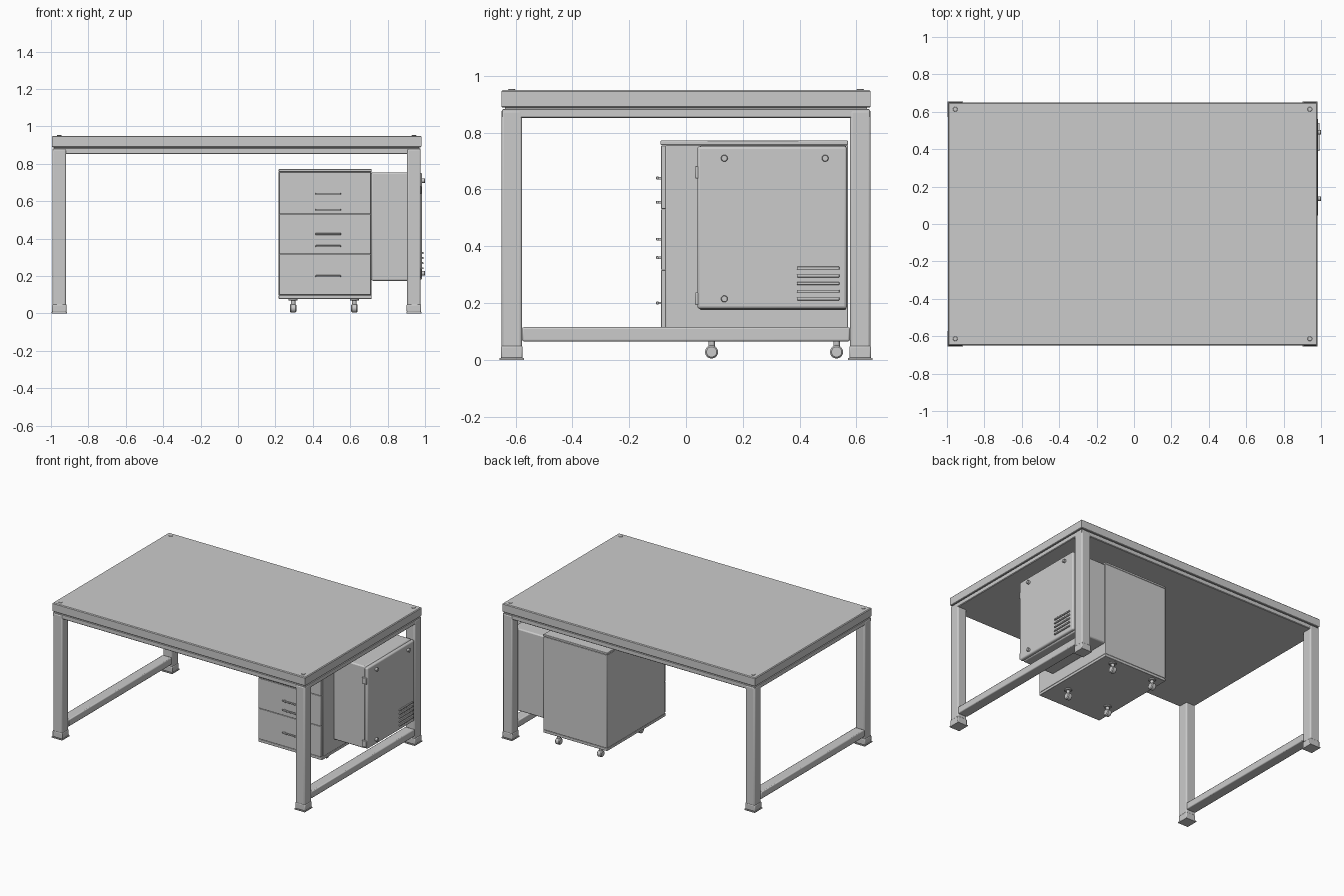
import bpy, bmesh, math
from mathutils import Matrix

if "Cube" in bpy.data.objects:
    bpy.data.objects.remove(bpy.data.objects["Cube"])


def finish(ob, bevel=0.0, segments=2):
    """Round the edges and shade smooth with sharp corners kept."""
    if bevel:
        m = ob.modifiers.new("bevel", 'BEVEL')
        m.width, m.segments = bevel, segments
        m.limit_method = 'ANGLE'
    bpy.ops.object.select_all(action='DESELECT')
    ob.select_set(True)
    bpy.context.view_layer.objects.active = ob
    bpy.ops.object.shade_smooth_by_angle(angle=math.radians(35))
    return ob


def box(name, x, y, z, bevel=0.004, segments=2):
    """Box from (min, max) ranges on each axis."""
    bpy.ops.mesh.primitive_cube_add(size=1)
    ob = bpy.context.object
    ob.name = name
    spans = [x, y, z]
    ob.data.transform(Matrix.Diagonal((*[b - a for a, b in spans], 1)))
    ob.location = [(a + b) / 2 for a, b in spans]
    return finish(ob, bevel, segments)


def stack(name, x, y, profile):
    """Solid block whose outline is inset per (inset, z) level, bottom to top."""
    bm = bmesh.new()
    rings = []
    for d, z in profile:
        rings.append([bm.verts.new(c) for c in (
            (x[0] + d, y[0] + d, z), (x[1] - d, y[0] + d, z),
            (x[1] - d, y[1] - d, z), (x[0] + d, y[1] - d, z))])
    for a, b in zip(rings, rings[1:]):
        for i in range(4):
            j = (i + 1) % 4
            bm.faces.new((a[i], a[j], b[j], b[i]))
    bm.faces.new(rings[0][::-1])
    bm.faces.new(rings[-1])
    me = bpy.data.meshes.new(name)
    bm.to_mesh(me)
    bm.free()
    ob = bpy.data.objects.new(name, me)
    bpy.context.collection.objects.link(ob)
    return finish(ob)


def cyl(name, loc, r, depth, axis='Z', sides=16, bevel=0.002):
    bpy.ops.mesh.primitive_cylinder_add(vertices=sides, radius=r, depth=depth)
    ob = bpy.context.object
    ob.name = name
    if axis == 'X':
        ob.data.transform(Matrix.Rotation(math.pi / 2, 4, 'Y'))
    ob.location = loc
    return finish(ob, bevel, 1)


L, R, Y = -0.995, 0.98, 0.65
T = 0.073                                   # square tube thickness
sides = {"left": (L + 0.003, L + 0.003 + T), "right": (R - 0.003 - T, R - 0.003)}
ends = {"front": (-Y, -Y + T), "back": (Y - T, Y)}

# tabletop on its support slab, with a shadow groove between them
stack("tabletop", (L, R), (-Y, Y), [
    (0.008, 0.852), (0.004, 0.856), (0.004, 0.882), (0.012, 0.884), (0.012, 0.888),
    (0.003, 0.889), (0, 0.892), (0, 0.945), (0.005, 0.95)])


def grow(r, d):
    return r[0] - d, r[1] + d


for s, x in sides.items():
    box(s + "_lower_rail", x, (-Y + T, Y - T), (0.065, 0.115), 0.006)
    # legs, foot sleeves, foot plates and tabletop bolts
    for e, y in ends.items():
        n = f"{s}_{e}_"
        box(n + "leg", x, y, (0.004, 0.88), 0.009, 3)
        box(n + "foot_sleeve", grow(x, 0.002), grow(y, 0.002), (0.005, 0.05), 0.006)
        box(n + "foot_plate", grow(x, 0.004), grow(y, 0.006), (0, 0.007), 0)
        cyl(n + "bolt", (sum(x) / 2, sum(y) / 2, 0.951), 0.013, 0.005, sides=12)

# drawer pedestal carcass with lid and base
CX = (0.217, 0.715)
box("pedestal_carcass", CX, (-0.072, 0.57), (0.098, 0.757), 0.003)
box("pedestal_lid", CX, (-0.09, 0.57), (0.757, 0.772), 0.003)
box("pedestal_base", CX, (-0.085, 0.57), (0.078, 0.098), 0.003)

# three drawer fronts
drawers = [("lower", 0.101, 0.316), ("middle", 0.318, 0.53), ("upper", 0.532, 0.754)]
for n, z0, z1 in drawers:
    box(n + "_drawer_front", (0.222, 0.71), (-0.088, -0.068), (z0, z1), 0.002)

# drawer pulls: slim bar on two short posts
for i, z in enumerate((0.20, 0.36, 0.425, 0.555, 0.64)):
    box(f"drawer_pull_{i}", (0.415, 0.55), (-0.105, -0.096), (z - 0.005, z + 0.005), 0.002)
    for x in (0.43, 0.535):
        box(f"pull_post_{i}", (x - 0.004, x + 0.004), (-0.099, -0.086),
            (z - 0.004, z + 0.004), 0)

# casters
for x in (0.295, 0.622):
    for y in (0.09, 0.53):
        cyl("caster_plate", (x, y, 0.074), 0.024, 0.01)
        cyl("caster_stem", (x, y, 0.06), 0.012, 0.03, sides=12)
        cyl("caster_wheel", (x, y, 0.028), 0.023, 0.034, 'X', 20, 0.005)

# side cabinet next to the pedestal
box("side_cabinet_body", (0.713, 0.96), (0.047, 0.565), (0.175, 0.755), 0.008)
box("side_cabinet_panel", (0.957, 0.984), (0.04, 0.567), (0.18, 0.752), 0.01, 3)

# panel screws
for y, z in ((0.135, 0.71), (0.49, 0.71), (0.135, 0.215)):
    cyl("panel_screw", (0.99, y, z), 0.012, 0.02, 'X', 12)

# hinges on the front edge of the panel
for z in (0.215, 0.66):
    box("panel_hinge", (0.945, 0.98), (0.032, 0.046), (z - 0.022, z + 0.022), 0.003)

# vent slats
for i in range(5):
    z = 0.215 + i * 0.027
    box("vent_slat", (0.98, 0.992), (0.39, 0.54), (z - 0.005, z + 0.005), 0.002)
